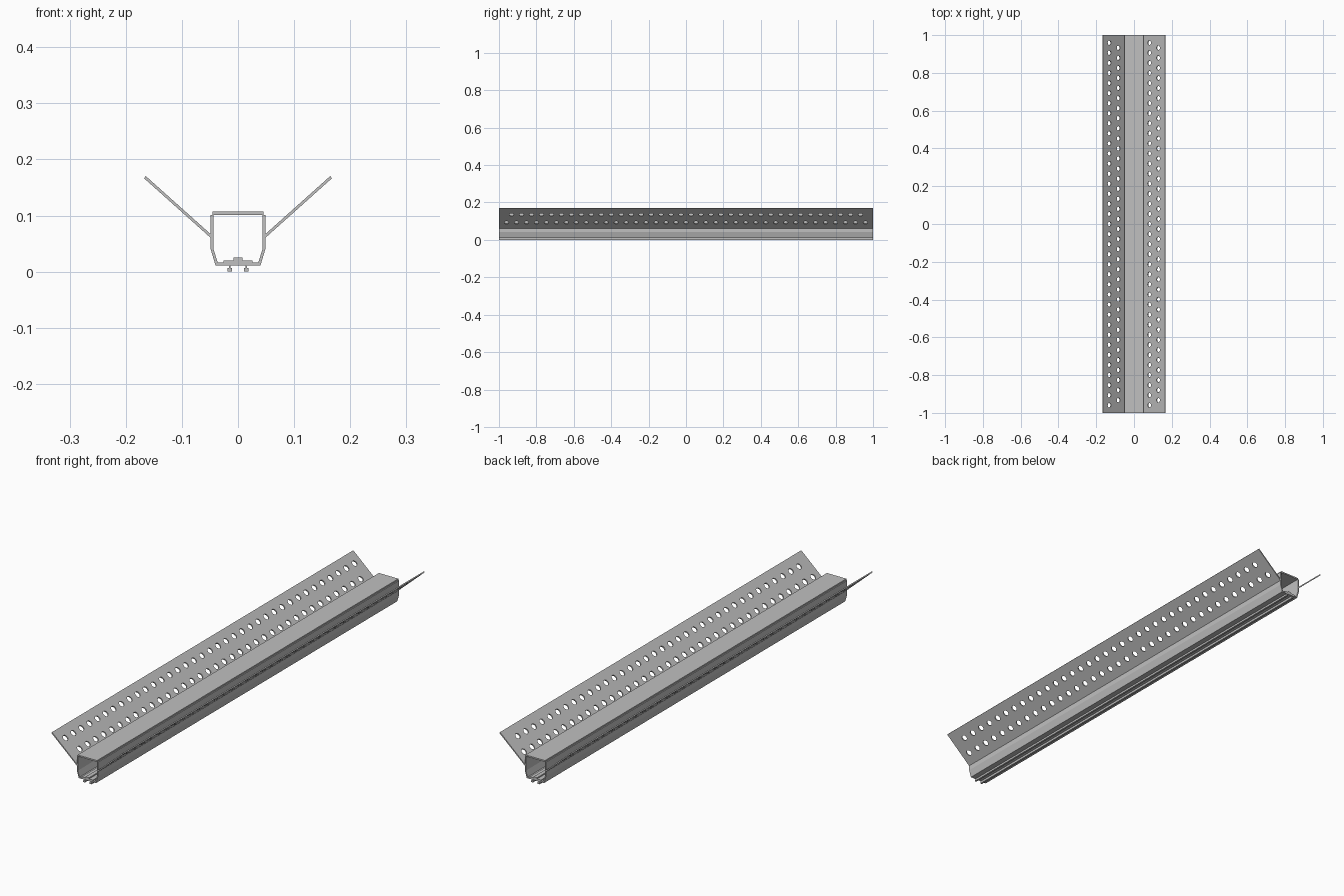
import bpy, bmesh, math
from mathutils import Matrix, Vector

if "Cube" in bpy.data.objects:
    bpy.data.objects.remove(bpy.data.objects["Cube"], do_unlink=True)

HALF = 1.0                     # half length along y
THICK = 0.005                  # flange sheet thickness
PITCH = 0.0533                 # hole spacing along a row

metal = bpy.data.materials.new("light_grey_metal")
metal.use_nodes = True
grey = (0.53, 0.53, 0.53, 1)
metal.diffuse_color = grey
metal.node_tree.nodes["Principled BSDF"].inputs["Base Color"].default_value = grey


def add_object(name, mesh):
    obj = bpy.data.objects.new(name, mesh)
    mesh.materials.clear()
    mesh.materials.append(metal)
    bpy.context.collection.objects.link(obj)
    return obj


def extrusion(name, profile):
    """Run an (x, z) outline along the full length of the model."""
    bm = bmesh.new()
    face = bm.faces.new([bm.verts.new((x, -HALF, z)) for x, z in profile])
    run = bmesh.ops.extrude_face_region(bm, geom=[face], use_keep_orig=True)
    verts = [g for g in run["geom"] if isinstance(g, bmesh.types.BMVert)]
    bmesh.ops.translate(bm, verts=verts, vec=(0, 2 * HALF, 0))
    bmesh.ops.recalc_face_normals(bm, faces=bm.faces)
    mesh = bpy.data.meshes.new(name)
    bm.to_mesh(mesh)
    bm.free()
    return add_object(name, mesh)


def box_profile(x0, x1, z0, z1):
    return [(x0, z0), (x1, z0), (x1, z1), (x0, z1)]


def mirrored(half):
    """Close a half outline by mirroring it in x."""
    return half + [(-x, z) for x, z in reversed(half)]


# Channel body: U section with tapered lower walls
outer = [(0.040, 0.011), (0.049, 0.041), (0.049, 0.101)]
inner = [(0.044, 0.101), (0.044, 0.041), (0.036, 0.016)]
extrusion("channel_body", mirrored(outer + inner))

# Cover and the light strip inside the channel
extrusion("cover", box_profile(-0.045, 0.045, 0.101, 0.107))
extrusion("strip_base", box_profile(-0.026, 0.026, 0.016, 0.020))
extrusion("strip_emitter", box_profile(-0.008, 0.008, 0.020, 0.025))

# Pair of hooked rails under the floor
rail = [(0.010, 0.011), (0.010, 0.008), (0.014, 0.008), (0.014, 0.006),
        (0.011, 0.006), (0.011, 0.000), (0.019, 0.000), (0.019, 0.011),
        (0.016, 0.011)]
rail = [(0.013, 0.012), (0.013, 0.007), (0.011, 0.007), (0.011, 0.000),
        (0.019, 0.000), (0.019, 0.007), (0.016, 0.007), (0.016, 0.012)]
for side, name in ((1, "left_rail"), (-1, "right_rail")):
    extrusion(name, [(side * x, z) for x, z in rail])


# Perforated flanges: flat filled outline with circular holes, then tilted
def add_loop(curve, points):
    spline = curve.splines.new("POLY")
    spline.points.add(len(points) - 1)
    for p, (u, v) in zip(spline.points, points):
        p.co = (u, v, 0, 1)
    spline.use_cyclic_u = True
    spline.use_smooth = False


def flange(name, side, rows):
    root, tip = Vector((0.048, 0, 0.063)), Vector((0.166, 0, 0.1685))
    width = (tip - root).length
    direction = (tip - root).normalized()
    curve = bpy.data.curves.new(name, "CURVE")
    curve.dimensions = "2D"
    curve.fill_mode = "BOTH"
    curve.extrude = THICK / 2
    add_loop(curve, [(0, -HALF), (width, -HALF), (width, HALF), (0, HALF)])
    for x, count in rows:
        u = (x - root.x) / direction.x
        for i in range(count):
            v = (i - (count - 1) / 2) * PITCH
            angles = [math.tau * k / 16 for k in range(16)]
            add_loop(curve, [(u + 0.012 * math.cos(a), v + 0.012 * math.sin(a))
                             for a in angles])
    helper = bpy.data.objects.new(name + "_outline", curve)
    bpy.context.collection.objects.link(helper)
    graph = bpy.context.evaluated_depsgraph_get()
    mesh = bpy.data.meshes.new_from_object(helper.evaluated_get(graph))
    bpy.data.objects.remove(helper, do_unlink=True)
    along = Vector((side * direction.x, 0, direction.z))
    length = Vector((0, 1, 0))
    frame = Matrix((along, length, along.cross(length))).transposed().to_4x4()
    frame.translation = (side * root.x, 0, root.z)
    mesh.transform(frame)
    bm = bmesh.new()
    bm.from_mesh(mesh)
    bmesh.ops.remove_doubles(bm, verts=bm.verts, dist=0.00001)
    bmesh.ops.recalc_face_normals(bm, faces=bm.faces)
    bm.to_mesh(mesh)
    bm.free()
    add_object(name, mesh)


flange("left_flange", 1, ((0.083, 37), (0.130, 36)))
flange("right_flange", -1, ((0.084, 36), (0.132, 37)))
